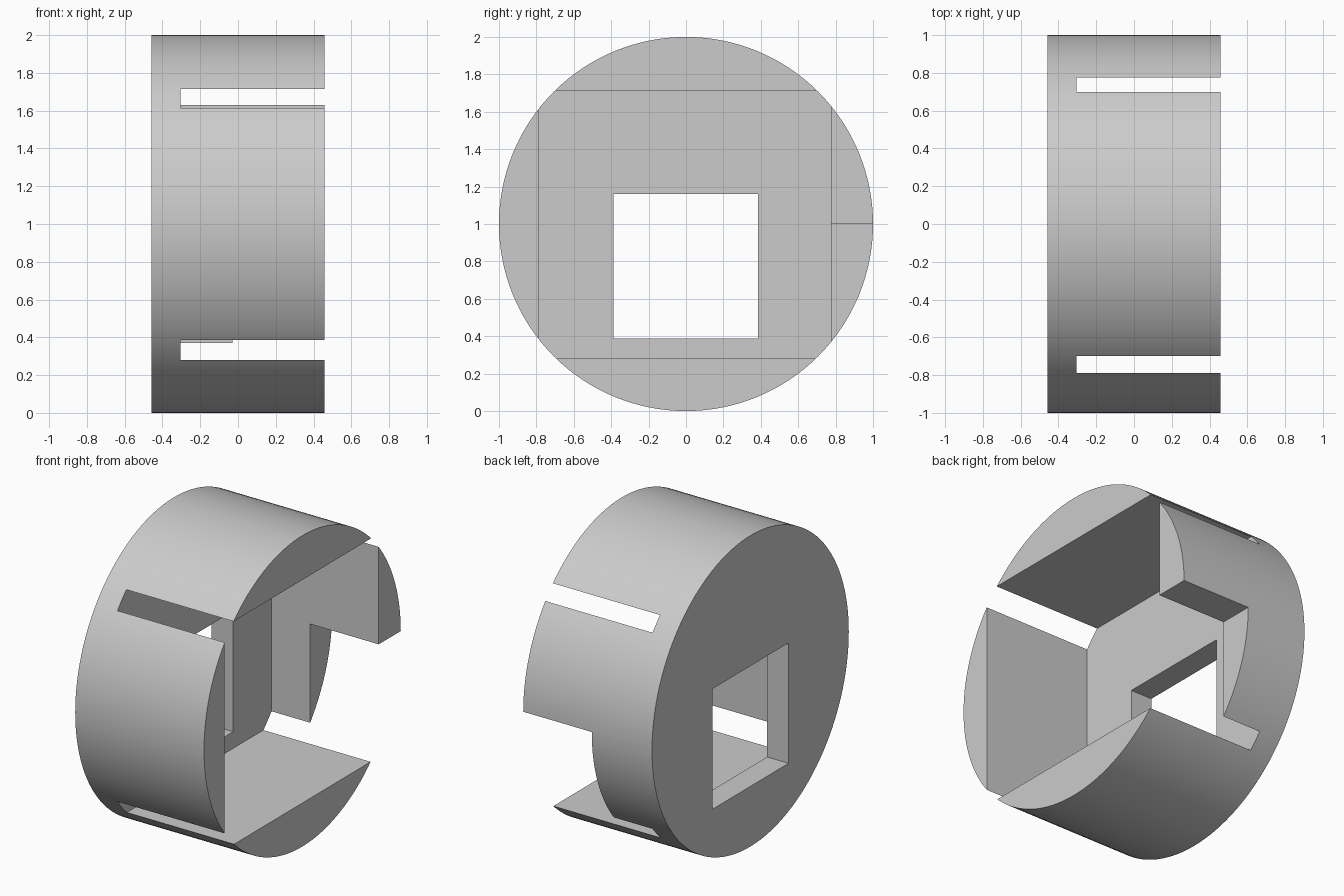
import bpy
import math

cube = bpy.data.objects.get("Cube")
if cube:
    bpy.data.objects.remove(cube, do_unlink=True)

HALF = 0.458      # half the housing depth along x
FLOOR = -0.305    # inner face of the closed end
OUT = 1.2         # beyond the outer surface

grey = bpy.data.materials.new("light grey")
grey.use_nodes = True
colour = (0.6, 0.6, 0.6, 1)
grey.diffuse_color = colour
grey.node_tree.nodes["Principled BSDF"].inputs["Base Color"].default_value = colour


def box(name, x, y, z):
    """Box spanning the given (low, high) ranges."""
    spans = (x, y, z)
    bpy.ops.mesh.primitive_cube_add(size=1, location=[(a + b) / 2 for a, b in spans])
    obj = bpy.context.object
    obj.name = name
    obj.scale = [b - a for a, b in spans]
    bpy.ops.object.transform_apply(location=True, rotation=True, scale=True)
    obj.data.materials.append(grey)
    obj.hide_render = True
    return obj


# Round housing lying along x
bpy.ops.mesh.primitive_cylinder_add(vertices=128, radius=1, depth=2 * HALF,
                                    location=(0, 0, 1), rotation=(0, math.pi / 2, 0))
housing = bpy.context.object
housing.name = "round_housing"
bpy.ops.object.transform_apply(location=True, rotation=True, scale=True)
housing.data.materials.append(grey)

cutters = [
    # Box cavity whose corners break through the round wall as slots
    box("cavity_cutter", (FLOOR, OUT), (-0.789, 0.776), (0.28, 1.715)),
    # Square window through the closed end
    box("window_cutter", (-OUT, 0), (-0.388, 0.386), (0.387, 1.161)),
    # Notch in the lower half of the back wall
    box("notch_cutter", (-0.03, OUT), (0.74, OUT), (0.2, 1.004)),
]

# Cut and bake the shape
bpy.context.view_layer.objects.active = housing
for cutter in cutters:
    cut = housing.modifiers.new(cutter.name, "BOOLEAN")
    cut.operation = "DIFFERENCE"
    cut.solver = "EXACT"
    cut.object = cutter
    bpy.ops.object.modifier_apply(modifier=cut.name)
    bpy.data.objects.remove(cutter, do_unlink=True)

# Smooth round wall, sharp cut edges
bpy.ops.object.select_all(action="DESELECT")
housing.select_set(True)
bpy.ops.object.shade_smooth_by_angle(angle=math.radians(20))
